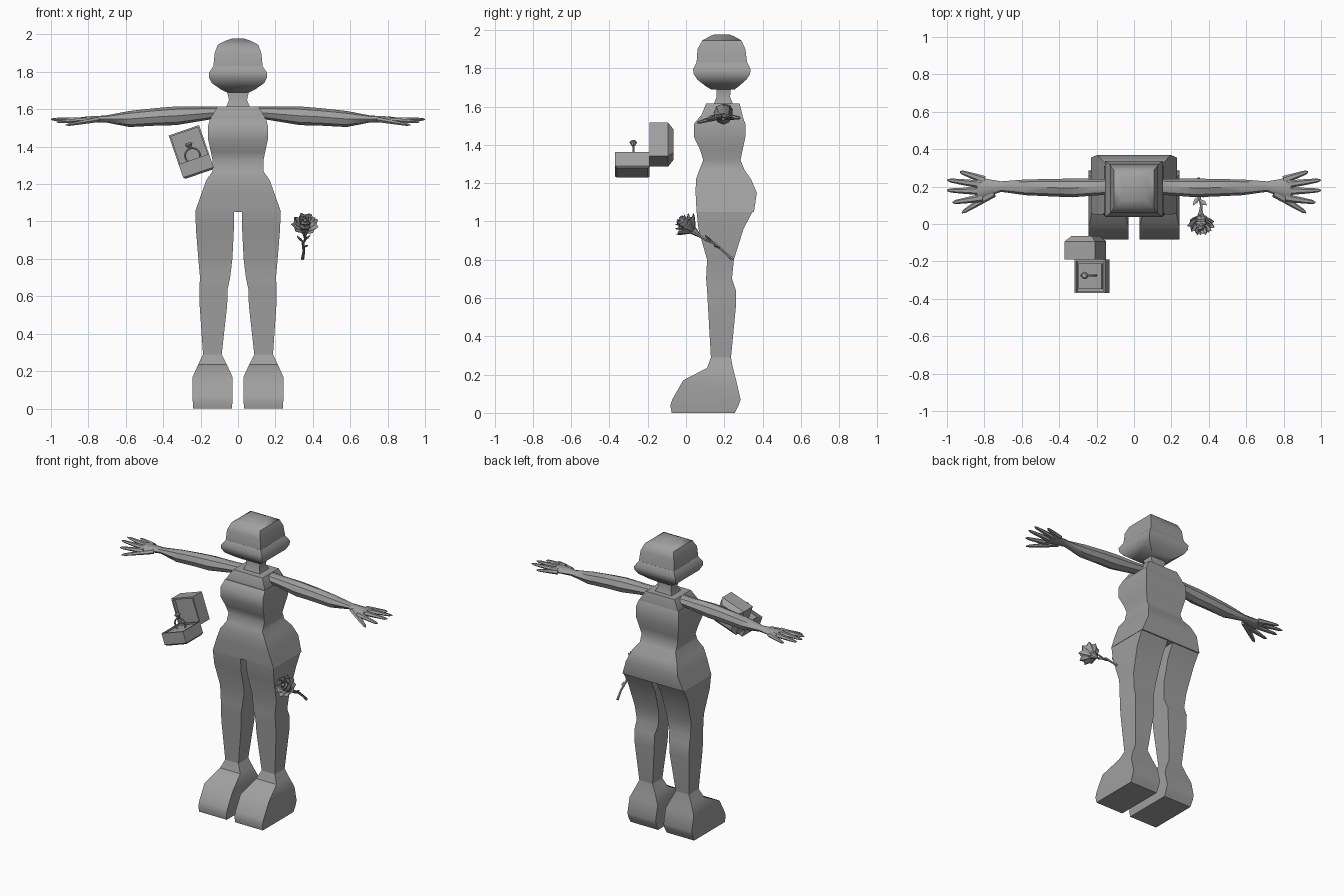
import bpy, bmesh, math
from mathutils import Vector, Matrix

cube = bpy.data.objects.get("Cube")
if cube:
    bpy.data.objects.remove(cube, do_unlink=True)

grey = bpy.data.materials.new("plain_grey")
grey.use_nodes = True
grey.diffuse_color = (0.35, 0.35, 0.35, 1)
for node in grey.node_tree.nodes:
    if node.type == 'BSDF_PRINCIPLED':
        node.inputs["Base Color"].default_value = grey.diffuse_color


def finish(name, bm, matrix=None, smooth=40, closed=True):
    if closed:
        bmesh.ops.recalc_face_normals(bm, faces=bm.faces)
    mesh = bpy.data.meshes.new(name)
    bm.to_mesh(mesh)
    bm.free()
    mesh.materials.append(grey)
    obj = bpy.data.objects.new(name, mesh)
    bpy.context.collection.objects.link(obj)
    if matrix:
        obj.matrix_world = matrix
    if smooth:
        bpy.ops.object.select_all(action='DESELECT')
        obj.select_set(True)
        bpy.context.view_layer.objects.active = obj
        bpy.ops.object.shade_smooth_by_angle(angle=math.radians(smooth))
    return obj


def skin(bm, rings):
    """Join rings of points with quads and cap both ends."""
    loops = [[bm.verts.new(p) for p in ring] for ring in rings]
    n = len(loops[0])
    for a, b in zip(loops, loops[1:]):
        for i in range(n):
            j = (i + 1) % n
            bm.faces.new((a[i], a[j], b[j], b[i]))
    bm.faces.new(loops[0][::-1])
    bm.faces.new(loops[-1])


def block_loft(name, rows, side=1):
    """Rows are (z, x0, x1, y0, y1) rectangles."""
    bm = bmesh.new()
    skin(bm, [[(side * x0, y0, z), (side * x1, y0, z), (side * x1, y1, z), (side * x0, y1, z)]
              for z, x0, x1, y0, y1 in rows])
    return finish(name, bm)


def tube(bm, path, radii, sides=6, flat=1.0):
    """Tapered tube along a path; flat squashes it in one direction."""
    pts = [Vector(p) for p in path]
    axis = (pts[-1] - pts[0]).normalized()
    u = axis.cross(Vector((0, 0, 1))).normalized()
    v = axis.cross(u)
    turns = [math.tau * k / sides for k in range(sides)]
    skin(bm, [[p + r * (u * math.cos(t) + v * math.sin(t) * flat) for t in turns]
              for p, r in zip(pts, radii)])


def sym(rows):
    return [(z, -w, w, y0, y1) for z, w, y0, y1 in rows]


# Torso, neck and head
block_loft("torso", sym([
    (1.05, .23, .055, .355), (1.15, .195, .05, .37), (1.22, .17, .052, .34),
    (1.27, .135, .07, .305), (1.32, .135, .09, .285), (1.37, .145, .075, .295),
    (1.44, .16, .042, .31), (1.51, .16, .042, .31), (1.55, .15, .075, .295)]))
block_loft("shoulder_yoke", sym([(1.54, .145, .08, .295), (1.555, .145, .08, .295),
                                 (1.615, .11, .105, .28)]))
block_loft("neck", sym([(1.6, .068, .14, .25), (1.65, .048, .16, .23), (1.7, .06, .16, .235)]))
block_loft("head", sym([
    (1.69, .06, .13, .255), (1.705, .09, .105, .275), (1.74, .14, .06, .315),
    (1.77, .155, .04, .335), (1.795, .155, .037, .337), (1.83, .132, .055, .32)]))
block_loft("head_crown", sym([
    (1.825, .132, .055, .32), (1.9, .125, .06, .31), (1.945, .108, .085, .29),
    (1.967, .065, .125, .25), (1.977, .035, .15, .225)]))

arm_rows = [(.11, .2, .045, 1.583, .032), (.17, .198, .043, 1.578, .036),
            (.33, .193, .05, 1.565, .05), (.43, .194, .047, 1.56, .047),
            (.58, .196, .042, 1.548, .043), (.71, .2, .028, 1.548, .018),
            (.77, .195, .043, 1.546, .018), (.84, .19, .062, 1.544, .014)]
fingers = [((.75, .165, 1.545), (.92, .06, 1.515)), ((.81, .14, 1.542), (.97, .115, 1.532)),
           ((.81, .175, 1.544), (1.0, .18, 1.545)), ((.81, .21, 1.544), (.998, .235, 1.548)),
           ((.80, .235, 1.544), (.93, .28, 1.54))]

for label, s in (("left", 1), ("right", -1)):
    # Leg and foot
    block_loft(label + "_leg", [
        (1.055, .02, .228, .055, .35), (.96, .022, .225, .065, .30),
        (.80, .03, .212, .11, .25), (.70, .042, .203, .105, .24),
        (.64, .055, .207, .11, .26), (.55, .058, .205, .115, .26),
        (.29, .087, .187, .13, .235)], s)
    block_loft(label + "_foot", [
        (.29, .087, .187, .13, .235), (.235, .06, .213, .11, .245), (.17, .03, .242, -.015, .262),
        (.07, .03, .242, -.072, .285), (.04, .03, .242, -.082, .275), (0, .032, .24, -.075, .255)], s)
    # Arm
    bm = bmesh.new()
    turns = [math.tau * k / 8 for k in range(8)]
    skin(bm, [[(s * x, y + ry * math.cos(t), z + rz * math.sin(t)) for t in turns]
              for x, y, ry, z, rz in arm_rows])
    finish(label + "_arm", bm)
    # Fingers
    bm = bmesh.new()
    for root, tip in fingers:
        a, b = (Vector((s * p[0], p[1], p[2])) for p in (root, tip))
        tube(bm, [a, a.lerp(b, .55), a.lerp(b, .9), b], [.022, .016, .011, .004], flat=.7)
    finish(label + "_fingers", bm)

# Ring box: built upright, then tilted as one
tilt = Matrix.Translation((-.29, -.19, 1.225)) @ Matrix.Rotation(math.radians(-19), 4, 'Y')


def case(name, lo, hi, open_dir, chamfer):
    """Box with a recess on its open side and chamfers round the closed side."""
    lo, hi, d = Vector(lo), Vector(hi), Vector(open_dir)
    bm = bmesh.new()
    bmesh.ops.create_cube(bm, size=1)
    for v in bm.verts:
        v.co = Vector((lo[i] + (v.co[i] + .5) * (hi[i] - lo[i]) for i in range(3)))
    bm.normal_update()
    closed = [f for f in bm.faces if f.normal.dot(d) < -.9][0]
    bmesh.ops.bevel(bm, geom=list(closed.edges), offset=chamfer, segments=1, affect='EDGES')
    bm.normal_update()
    mouth = [f for f in bm.faces if f.normal.dot(d) > .9]
    bmesh.ops.inset_region(bm, faces=mouth, thickness=.013)
    floor = bmesh.ops.extrude_face_region(bm, geom=mouth)["geom"]
    bmesh.ops.delete(bm, geom=mouth, context='FACES')
    bmesh.ops.translate(bm, verts=[g for g in floor if isinstance(g, bmesh.types.BMVert)],
                        vec=d * -.022)
    finish(name, bm, tilt, smooth=0)


case("ring_box_base", (0, -.18, 0), (.172, 0, .085), (0, 0, 1), .01)
case("ring_box_lid", (0, 0, .065), (.172, .125, .248), (0, -1, 0), .028)

# Cushion with the ring and its stone
bm = bmesh.new()
bmesh.ops.create_cube(bm, size=1, matrix=Matrix.Translation((.086, -.09, .07))
                      @ Matrix.Diagonal((.13, .135, .02, 1)))
finish("ring_cushion", bm, tilt, smooth=0)

bm = bmesh.new()
count, sides, grid = 24, 6, []
for i in range(count):
    t = math.tau * i / count
    grid.append([bm.verts.new(((.04 + .005 * math.cos(a)) * math.cos(t) + .086,
                               .006 * math.sin(a) - .085,
                               (.04 + .005 * math.cos(a)) * math.sin(t) + .105))
                 for a in (math.tau * k / sides for k in range(sides))])
for i in range(count):
    a, b = grid[i], grid[(i + 1) % count]
    for k in range(sides):
        m = (k + 1) % sides
        bm.faces.new((a[k], a[m], b[m], b[k]))
finish("ring_band", bm, tilt)

bm = bmesh.new()
skin(bm, [[(.086 + r * math.cos(t), -.085 + r * math.sin(t), z)
           for t in (math.tau * k / 8 for k in range(8))]
          for z, r in ((.145, .005), (.168, .02), (.178, .013))])
finish("ring_stone", bm, tilt, smooth=0)

# Flower stem, with leaf and thorn shoots
bm = bmesh.new()
tube(bm, [(.357, .07, .925), (.36, .10, .905), (.348, .15, .885), (.352, .20, .84),
          (.345, .245, .80)], [.009, .007, .008, .007, .009])
finish("flower_stem", bm)
bm = bmesh.new()
for a, b in (((.35, .15, .885), (.315, .10, .925)), ((.35, .13, .895), (.39, .10, .93)),
             ((.351, .18, .86), (.372, .14, .875))):
    a, b = Vector(a), Vector(b)
    tube(bm, [a, a.lerp(b, .55), b], [.004, .012, .001], flat=.35)
finish("flower_leaves", bm)

# Flower head: calyx cup and rings of pointed petals
axis = Vector((.02, -.77, .64)).normalized()
head = Matrix.Translation((.357, .07, .925)) @ axis.to_track_quat('Z', 'Y').to_matrix().to_4x4()
bm = bmesh.new()
skin(bm, [[(r * math.cos(t), r * math.sin(t), z) for t in (math.tau * k / 8 for k in range(8))]
          for z, r in ((0, .009), (.03, .018), (.075, .03), (.11, .022), (.13, .008))])
finish("flower_bud", bm, head)
bm = bmesh.new()
for n, reach, low, top, wide in ((9, .076, .035, .1, .025), (8, .06, .06, .122, .02),
                                 (6, .038, .08, .138, .016), (4, .018, .09, .145, .011)):
    for k in range(n):
        spin = Matrix.Rotation(math.tau * (k + n / 16) / n, 3, 'Z')
        root, left, right, rib, tip = (bm.verts.new(spin @ Vector(p)) for p in (
            (.012, 0, low), (reach * .7, -wide, top - .012), (reach * .7, wide, top - .012),
            (reach * .75, 0, top - .025), (reach, 0, top)))
        for f in ((root, left, rib), (root, rib, right), (left, tip, rib), (rib, tip, right)):
            bm.faces.new(f)
finish("flower_petals", bm, head, smooth=0, closed=False)
